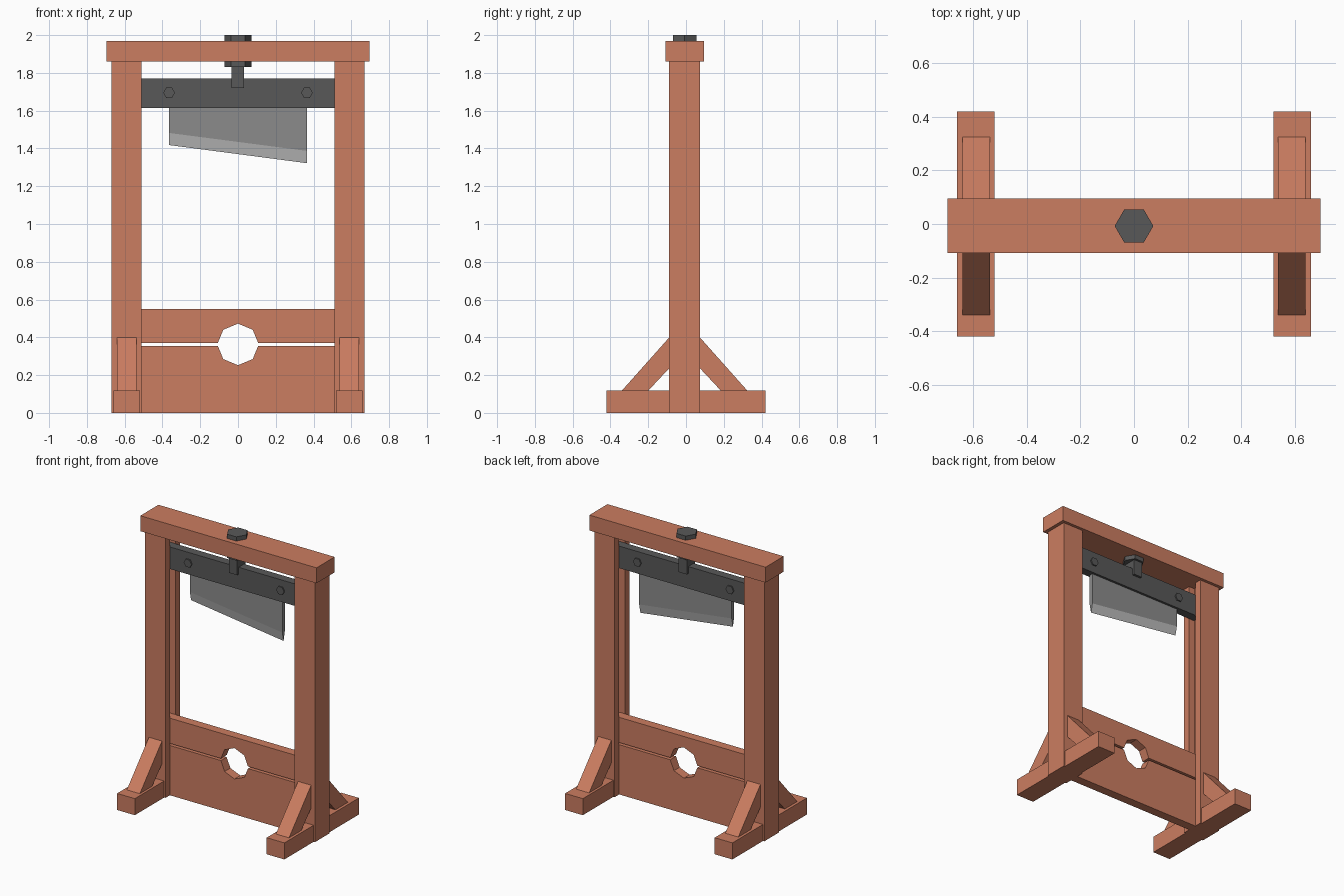
import bpy, bmesh, math
from mathutils import Vector

if "Cube" in bpy.data.objects:
    bpy.data.objects.remove(bpy.data.objects["Cube"])

CY = -0.0075  # depth centre of the frame


def material(name, rgb):
    m = bpy.data.materials.new(name)
    m.diffuse_color = (*rgb, 1)
    m.use_nodes = True
    m.node_tree.nodes["Principled BSDF"].inputs["Base Color"].default_value = m.diffuse_color
    return m


WOOD = material("red brown wood", (0.60, 0.205, 0.119))
IRON = material("dark iron", (0.098, 0.098, 0.098))
STEEL = material("blade steel", (0.26, 0.26, 0.26))
EDGE = material("sharpened edge", (0.52, 0.52, 0.52))


def loft(name, ends, mats):
    """Solid between two matching outlines."""
    bm = bmesh.new()
    a, b = [[bm.verts.new(p) for p in e] for e in ends]
    n = len(a)
    bm.faces.new(a)
    bm.faces.new(b)
    for i in range(n):
        j = (i + 1) % n
        bm.faces.new((a[i], a[j], b[j], b[i]))
    bmesh.ops.recalc_face_normals(bm, faces=bm.faces)
    me = bpy.data.meshes.new(name)
    bm.to_mesh(me)
    bm.free()
    for m in mats:
        me.materials.append(m)
    ob = bpy.data.objects.new(name, me)
    bpy.context.collection.objects.link(ob)
    return ob


def prism(name, pts, axis, lo, hi, mat):
    """Extrude a 2D outline along x, y or z."""
    def place(p, t):
        q = list(p)
        q.insert("xyz".index(axis), t)
        return Vector(q)
    return loft(name, [[place(p, t) for p in pts] for t in (lo, hi)], [mat])


def box(name, x, y, z, mat):
    return prism(name, [(x[0], y[0]), (x[1], y[0]), (x[1], y[1]), (x[0], y[1])],
                 "z", z[0], z[1], mat)


def hexagon(u, v, r):
    return [(u + r * math.cos(k * math.pi / 3), v + r * math.sin(k * math.pi / 3))
            for k in range(6)]


# Grooved posts, feet and diagonal braces on both sides
Y0, Y1 = -0.09, 0.075    # post depth
G0, G1 = -0.04, 0.025    # groove depth range
for s, side in ((-1, "left"), (1, "right")):
    post = [(0.67, Y0), (0.67, Y1), (0.51, Y1), (0.51, G1),
            (0.555, G1), (0.555, G0), (0.51, G0), (0.51, Y0)]
    prism(side + "_post", [(s * x, y) for x, y in post], "z", 0, 1.86, WOOD)
    box(side + "_foot", sorted((s * 0.52, s * 0.66)), (-0.42, 0.42), (0, 0.118), WOOD)
    for d, end in ((-1, "front"), (1, "back")):
        brace = [(0.332, 0.118), (0.0825, 0.398), (0.0825, 0.235), (0.192, 0.118)]
        prism(f"{side}_{end}_brace", [(CY + d * y, z) for y, z in brace],
              "x", s * 0.537, s * 0.64, WOOD)

# Top beam and bottom rail
box("top_beam", (-0.695, 0.695), (-0.108, 0.096), (1.86, 1.97), WOOD)
box("bottom_rail", (-0.552, 0.552), (G0, G1), (0, 0.142), WOOD)

# Two neck boards, each with half of an octagonal hole
HZ, R, GAP = 0.3625, 0.11, 0.0075
ex = R - GAP * math.tan(math.pi / 8)
for s, name, outer in ((-1, "lower_neck_board", 0.142), (1, "upper_neck_board", 0.55)):
    z = HZ + s * GAP
    arc = [(R * math.cos(k * math.pi / 4), HZ + s * R * math.sin(k * math.pi / 4))
           for k in (1, 2, 3)]
    outline = [(-0.552, outer), (0.552, outer), (0.552, z), (ex, z), *arc,
               (-ex, z), (-0.552, z)]
    prism(name, outline, "y", G0, G1, WOOD)

# Blade carrier with hexagonal through bolts
box("blade_carrier", (-0.552, 0.552), (G0 + 0.002, G1 - 0.002), (1.613, 1.77), IRON)
for x, side in ((-0.365, "left"), (0.365, "right")):
    prism(side + "_carrier_bolt", hexagon(x, 1.695, 0.031), "y", G0 - 0.007, G1 + 0.007, IRON)

# Hanging block, nut below the beam and bolt head above it
box("hanging_block", (-0.034, 0.032), (-0.055, 0.04), (1.72, 1.86), IRON)
prism("lower_nut", hexagon(0, CY, 0.072), "z", 1.83, 1.86, IRON)
prism("top_bolt_head", hexagon(0, CY, 0.072), "z", 1.97, 2.0, IRON)


# Slanted blade with a two-sided sharpened edge
def blade_end(x, shoulder, tip):
    t = 0.014
    return [(x, CY - t, 1.62), (x, CY + t, 1.62), (x, CY + t, shoulder),
            (x, CY, tip), (x, CY - t, shoulder)]


blade = loft("blade", [blade_end(-0.365, 1.482, 1.418), blade_end(0.365, 1.387, 1.322)],
             [STEEL, EDGE])
for p in blade.data.polygons:
    if max(blade.data.vertices[v].co.z for v in p.vertices) < 1.5:
        p.material_index = 1
